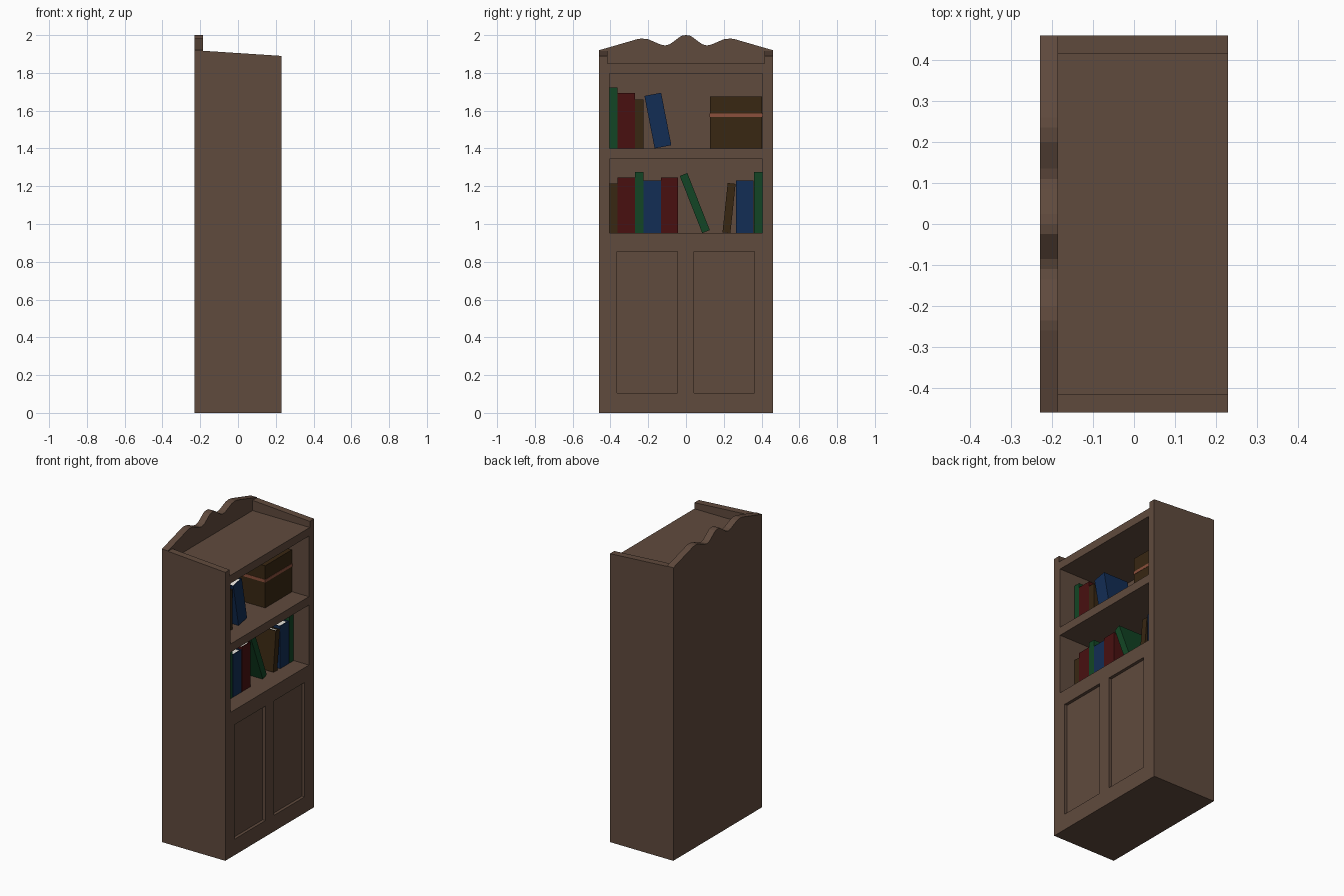
import bpy, bmesh
from math import radians
from mathutils import Matrix, Vector

if "Cube" in bpy.data.objects:
    bpy.data.objects.remove(bpy.data.objects["Cube"])


def material(name, rgb):
    m = bpy.data.materials.new(name)
    m.diffuse_color = (*rgb, 1)
    m.use_nodes = True
    m.node_tree.nodes["Principled BSDF"].inputs["Base Color"].default_value = m.diffuse_color
    return m


WOOD = material("wood", (0.117, 0.069, 0.047))
GREEN = material("green_cover", (0.006, 0.06, 0.018))
RED = material("red_cover", (0.065, 0.005, 0.005))
BLUE = material("blue_cover", (0.006, 0.026, 0.09))
BROWN = material("brown_cover", (0.04, 0.02, 0.006))
PAPER = material("paper", (0.8, 0.78, 0.72))
BAND = material("band", (0.26, 0.08, 0.045))


def prism(name, points, offset, mat=None):
    """Extrude a closed 3D polygon along an offset."""
    bm = bmesh.new()
    face = bm.faces.new([bm.verts.new(p) for p in points])
    ext = bmesh.ops.extrude_face_region(bm, geom=[face])
    verts = [g for g in ext["geom"] if isinstance(g, bmesh.types.BMVert)]
    bmesh.ops.translate(bm, vec=Vector(offset), verts=verts)
    bmesh.ops.recalc_face_normals(bm, faces=bm.faces)
    me = bpy.data.meshes.new(name)
    bm.to_mesh(me)
    bm.free()
    if mat:
        me.materials.append(mat)
    ob = bpy.data.objects.new(name, me)
    bpy.context.collection.objects.link(ob)
    return ob


def box(name, x, y, z, mat=None):
    pts = [(x[0], y[0], z[0]), (x[1], y[0], z[0]), (x[1], y[1], z[0]), (x[0], y[1], z[0])]
    return prism(name, pts, (0, 0, z[1] - z[0]), mat)


# Cabinet: the back silhouette with its wavy crest, extruded to full depth
half = [(0.46, 0), (0.46, 1.92), (0.26, 1.978), (0.235, 1.982), (0.2, 1.978),
        (0.135, 1.95), (0.11, 1.945), (0.085, 1.952), (0.025, 1.996)]
outline = half + [(0, 2.0)] + [(-y, z) for y, z in reversed(half)]
cabinet = prism("cabinet", [(-0.23, y, z) for y, z in outline], (0.46, 0, 0), WOOD)

# Cutters: sloped side tops, top tray, two shelf bays, two door panels
cutters = [
    prism("slope_cutter", [(-0.185, -0.6, 1.917), (0.3, -0.6, 1.8854),
                           (0.3, -0.6, 2.2), (-0.185, -0.6, 2.2)], (0, 1.2, 0)),
    box("tray_cutter", (-0.185, 0.3), (-0.415, 0.415), (1.85, 2.3)),
    box("upper_bay_cutter", (-0.185, 0.3), (-0.406, 0.406), (1.40, 1.797)),
    box("lower_bay_cutter", (-0.185, 0.3), (-0.406, 0.406), (0.952, 1.345)),
    box("left_panel_cutter", (0.21, 0.3), (-0.364, -0.044), (0.105, 0.855)),
    box("right_panel_cutter", (0.21, 0.3), (0.042, 0.362), (0.105, 0.855)),
]
for c in cutters:
    mod = cabinet.modifiers.new(c.name, "BOOLEAN")
    mod.operation, mod.solver, mod.object = "DIFFERENCE", "EXACT", c
    c.hide_render = True
    c.hide_set(True)


def book(name, y, z, w, h, mat, lean=0):
    """Cover wrapped round a page block; y is the left bottom corner, or the right one if leaning right."""
    y0 = -w if lean < 0 else 0
    y1, x0, x1, t = y0 + w, -0.06, 0.12, 0.006
    u = [(x0, y0), (x1, y0), (x1, y1), (x0, y1), (x0, y1 - t),
         (x1 - t, y1 - t), (x1 - t, y0 + t), (x0, y0 + t)]
    cover = prism(name + "_cover", [(a, b, 0) for a, b in u], (0, 0, h), mat)
    pages = box(name + "_pages", (x0 + t, x1 - t), (y0 + t, y1 - t), (t, h - t), PAPER)
    for ob in (cover, pages):
        ob.matrix_world = Matrix.Translation((0, y, z)) @ Matrix.Rotation(radians(lean), 4, "X")


# Books: left edge, width, height, cover, lean
upper = [(-0.405, 0.043, 0.322, GREEN, 0), (-0.362, 0.092, 0.293, RED, 0),
         (-0.27, 0.044, 0.26, BROWN, 0), (-0.166, 0.09, 0.283, BLUE, 11)]
lower = [(-0.405, 0.043, 0.262, BROWN, 0), (-0.362, 0.092, 0.293, RED, 0),
         (-0.27, 0.044, 0.323, GREEN, 0), (-0.225, 0.092, 0.278, BLUE, 0),
         (-0.132, 0.09, 0.293, RED, 0), (0.086, 0.043, 0.325, GREEN, 21.5),
         (0.235, 0.042, 0.262, BROWN, -6), (0.265, 0.092, 0.278, BLUE, 0),
         (0.36, 0.044, 0.323, GREEN, 0)]
for row, z, books in (("upper", 1.40, upper), ("lower", 0.952, lower)):
    for i, (y, w, h, mat, lean) in enumerate(books):
        book(f"{row}_book_{i + 1}", y, z, w, h, mat, lean)

# Storage box with a coloured band under its lid
box("storage_box", (-0.17, 0.108), (0.127, 0.403), (1.40, 1.676), BROWN)
box("storage_box_band", (-0.172, 0.11), (0.125, 0.405), (1.567, 1.586), BAND)
